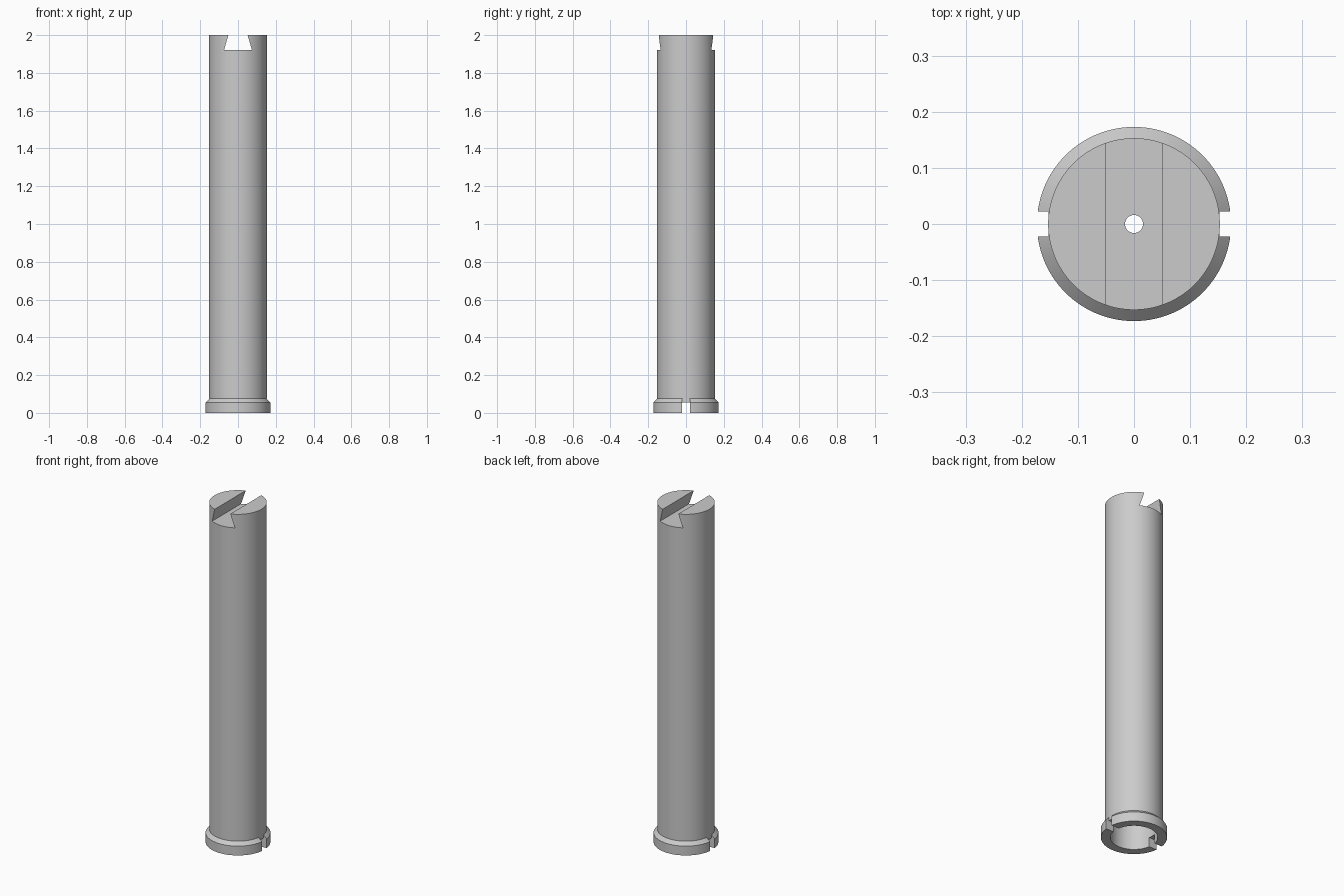
import bpy
import bmesh
import math
from mathutils import Matrix, Vector

cube = bpy.data.objects.get("Cube")
if cube:
    bpy.data.objects.remove(cube, do_unlink=True)

GREY = (0.6, 0.6, 0.6, 1.0)
mat = bpy.data.materials.new("plain grey")
mat.use_nodes = True
mat.diffuse_color = GREY
mat.node_tree.nodes["Principled BSDF"].inputs["Base Color"].default_value = GREY


def add_object(name, bm):
    bmesh.ops.recalc_face_normals(bm, faces=bm.faces)
    mesh = bpy.data.meshes.new(name)
    bm.to_mesh(mesh)
    bm.free()
    mesh.materials.append(mat)
    obj = bpy.data.objects.new(name, mesh)
    bpy.context.collection.objects.link(obj)
    return obj


def lathe(name, profile, segments):
    """Revolve a closed (radius, z) outline about the z axis."""
    bm = bmesh.new()
    rings = []
    for i in range(segments):
        turn = Matrix.Rotation(math.tau * i / segments, 3, "Z")
        rings.append([bm.verts.new(turn @ Vector((r, 0, z))) for r, z in profile])
    n = len(profile)
    for i in range(segments):
        a, b = rings[i], rings[(i + 1) % segments]
        for j in range(n):
            k = (j + 1) % n
            bm.faces.new((a[j], b[j], b[k], a[k]))
    return add_object(name, bm)


def prism(name, outline, half_depth):
    """Extrude an (x, z) outline along y."""
    bm = bmesh.new()
    face = bm.faces.new([bm.verts.new((x, -half_depth, z)) for x, z in outline])
    grown = bmesh.ops.extrude_face_region(bm, geom=[face])["geom"]
    verts = [v for v in grown if isinstance(v, bmesh.types.BMVert)]
    bmesh.ops.translate(bm, verts=verts, vec=(0, 2 * half_depth, 0))
    return add_object(name, bm)


# Hollow tube with a chamfered foot flange and a small hole in the closed top
BODY, FLANGE, BORE, HOLE = 0.153, 0.173, 0.124, 0.016
CHAMFER, FLANGE_TOP, BORE_TOP = 0.055, 0.075, 1.87
tube = lathe("flanged_tube", [
    (FLANGE, 0), (FLANGE, CHAMFER), (BODY, FLANGE_TOP), (BODY, 2),
    (HOLE, 2), (HOLE, BORE_TOP), (BORE, BORE_TOP), (BORE, 0)], 128)

# Dovetail groove across the top, continued above the end face
floor_z, floor_x, top_x = 1.92, 0.074, 0.051
over_x = top_x - (floor_x - top_x) / 2
over_z = 2 + (2 - floor_z) / 2
dovetail = prism("dovetail_cutter", [
    (-floor_x, floor_z), (floor_x, floor_z), (over_x, over_z), (-over_x, over_z)], 0.3)

# Foot slot through both walls, rising higher where it crosses the flange
flat, notch_top = 0.152, FLANGE_TOP + 0.001
slot = prism("foot_slot_cutter", [
    (-0.3, -0.1), (0.3, -0.1), (0.3, notch_top), (flat, notch_top),
    (flat, CHAMFER), (-flat, CHAMFER), (-flat, notch_top), (-0.3, notch_top)], 0.022)

# Cut both shapes out and discard the cutters
for cutter in (dovetail, slot):
    cutter.hide_render = True
    mod = tube.modifiers.new(cutter.name, "BOOLEAN")
    mod.operation = "DIFFERENCE"
    mod.solver = "EXACT"
    mod.object = cutter
bpy.context.view_layer.update()
depsgraph = bpy.context.evaluated_depsgraph_get()
result = bpy.data.meshes.new_from_object(tube.evaluated_get(depsgraph))
tube.modifiers.clear()
tube.data = result
result.materials.clear()
result.materials.append(mat)
for cutter in (dovetail, slot):
    bpy.data.objects.remove(cutter, do_unlink=True)

# Smooth round walls, sharp edges
bpy.ops.object.select_all(action="DESELECT")
tube.select_set(True)
bpy.context.view_layer.objects.active = tube
bpy.ops.object.shade_smooth_by_angle(angle=math.radians(30))
